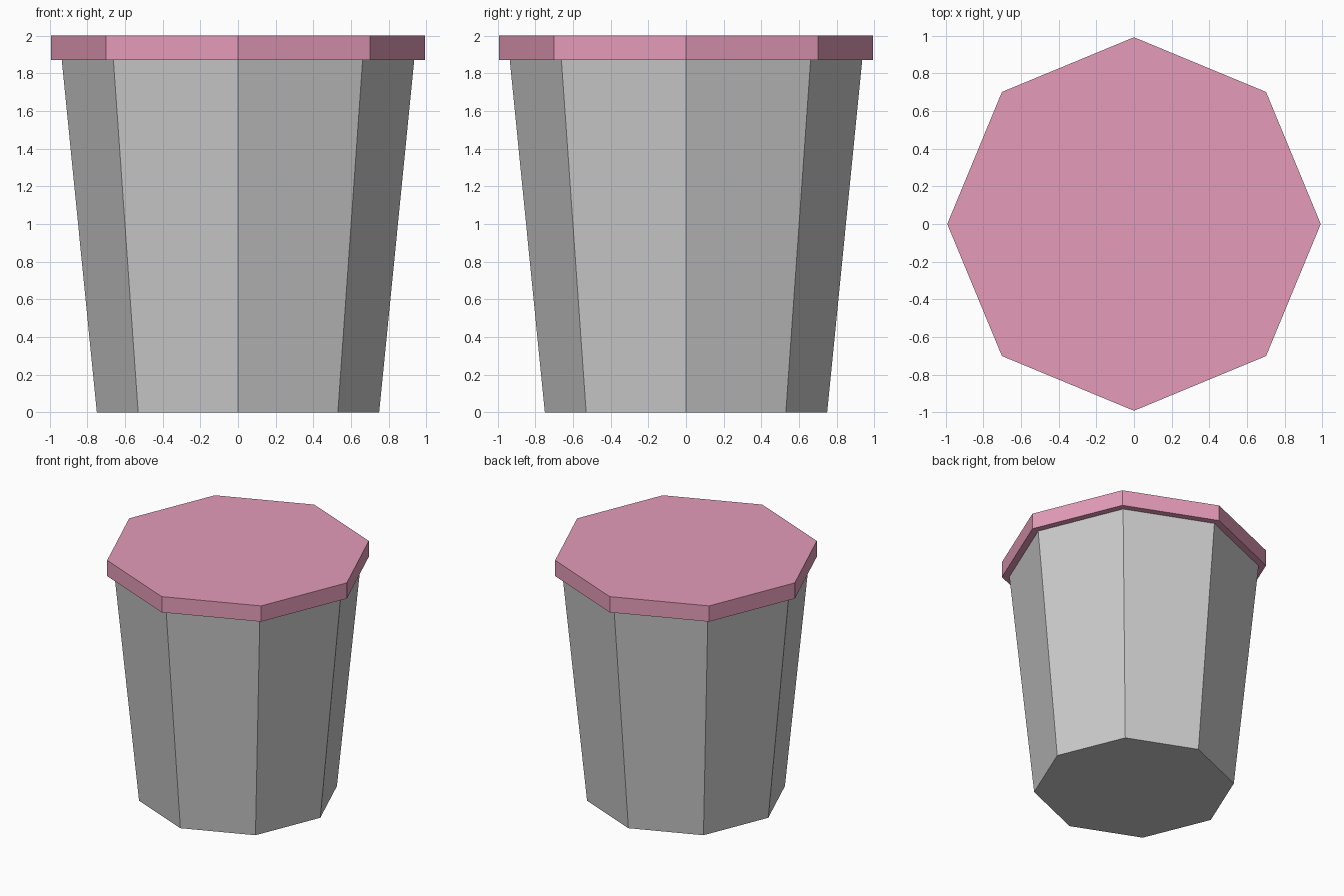
import bpy
import bmesh
from mathutils import Matrix

if "Cube" in bpy.data.objects:
    bpy.data.objects.remove(bpy.data.objects["Cube"])

SIDES = 8


def prism(name, r_bottom, r_top, z0, z1, color=None):
    """Flat-faced octagonal frustum with corners on the x and y axes."""
    bm = bmesh.new()
    bmesh.ops.create_cone(
        bm, cap_ends=True, segments=SIDES, radius1=r_bottom, radius2=r_top,
        depth=z1 - z0, matrix=Matrix.Translation((0, 0, (z0 + z1) / 2)))
    mesh = bpy.data.meshes.new(name)
    bm.to_mesh(mesh)
    bm.free()
    obj = bpy.data.objects.new(name, mesh)
    bpy.context.collection.objects.link(obj)
    if color:
        mat = bpy.data.materials.new(name + "_color")
        mat.diffuse_color = color
        mat.use_nodes = True
        mat.node_tree.nodes["Principled BSDF"].inputs["Base Color"].default_value = mat.diffuse_color
        mesh.materials.append(mat)
    return obj


# Tapered container
prism("tub_body", 0.75, 0.936, 0.0, 1.87)

# Overhanging lid
prism("lid", 0.992, 0.992, 1.87, 2.0, (0.78, 0.33, 0.48, 1.0))
